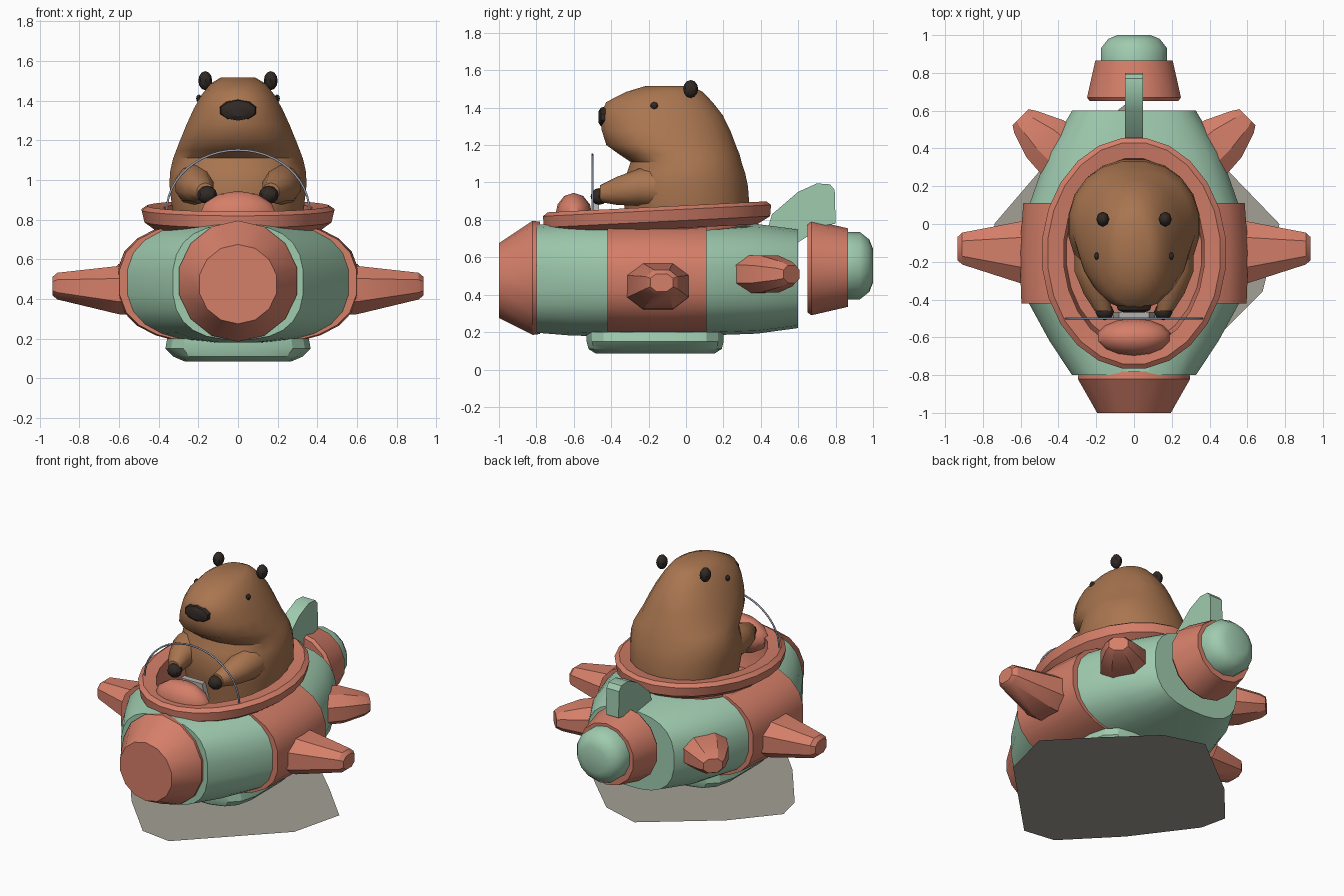
import bpy, bmesh, math
from mathutils import Vector

if "Cube" in bpy.data.objects:
    bpy.data.objects.remove(bpy.data.objects["Cube"])

X, Y, Z = Vector((1, 0, 0)), Vector((0, 1, 0)), Vector((0, 0, 1))


def material(name, rgb):
    m = bpy.data.materials.new(name)
    m.use_nodes = True
    m.diffuse_color = (*rgb, 1)
    m.node_tree.nodes["Principled BSDF"].inputs["Base Color"].default_value = (*rgb, 1)
    return m


RED = material("coral red", (0.66, 0.21, 0.14))
GREEN = material("mint green", (0.35, 0.60, 0.43))
BROWN = material("fur brown", (0.40, 0.18, 0.08))
DARK = material("dark brown", (0.03, 0.022, 0.018))
GREY = material("light grey", (0.45, 0.44, 0.41))
BLUE = material("windshield blue grey", (0.32, 0.36, 0.45))
SAND = material("ground beige", (0.37, 0.35, 0.30))


def ring(c, u, v, ru, rv, n=12, p=2.0):
    """Closed superellipse loop around c in the plane of u and v."""
    pts = []
    for i in range(n):
        a = math.tau * (i + 0.5) / n
        ca, sa = math.cos(a), math.sin(a)
        pts.append(Vector(c) + u * (ru * math.copysign(abs(ca) ** (2 / p), ca))
                   + v * (rv * math.copysign(abs(sa) ** (2 / p), sa)))
    return pts


def finish(name, bm, mats, angle=30):
    bmesh.ops.recalc_face_normals(bm, faces=bm.faces)
    me = bpy.data.meshes.new(name)
    bm.to_mesh(me)
    bm.free()
    for m in mats:
        me.materials.append(m)
    ob = bpy.data.objects.new(name, me)
    bpy.context.collection.objects.link(ob)
    bpy.ops.object.select_all(action='DESELECT')
    ob.select_set(True)
    bpy.context.view_layer.objects.active = ob
    bpy.ops.object.shade_smooth_by_angle(angle=math.radians(angle))
    return ob


def loft(name, rings, mats, caps=(True, True), rule=None, angle=30):
    """Skin a row of loops; rule gives the material index of each strip."""
    bm = bmesh.new()
    vs = [[bm.verts.new(p) for p in r] for r in rings]
    n = len(vs[0])
    for k, (a, b) in enumerate(zip(vs, vs[1:])):
        for i in range(n):
            j = (i + 1) % n
            f = bm.faces.new((a[i], a[j], b[j], b[i]))
            f.material_index = rule(k) if rule else 0
    if caps[0]:
        bm.faces.new(vs[0])
    if caps[1]:
        bm.faces.new(vs[-1])
    return finish(name, bm, mats, angle)


def blob(name, c, size, mat, seg=10):
    bm = bmesh.new()
    bmesh.ops.create_uvsphere(bm, u_segments=seg, v_segments=6, radius=1)
    for v in bm.verts:
        v.co = Vector(c) + Vector([a * b for a, b in zip(v.co, size)])
    return finish(name, bm, [mat], 40)


def prism(name, outline, u, v, w, offset, depth, mat):
    """Extrude a flat outline along w."""
    loops = [[u * a + v * b + w * (offset + d) for a, b in outline] for d in (0, depth)]
    return loft(name, loops, [mat])


# Hull: green ends with a raised red middle band
hull_rows = [(-0.8, 0.33, 0.29), (-0.62, 0.45, 0.305), (-0.42, 0.56, 0.31),
             (-0.42, 0.6, 0.315), (-0.15, 0.61, 0.32), (0.11, 0.59, 0.315),
             (0.11, 0.555, 0.305), (0.38, 0.46, 0.295), (0.6, 0.33, 0.265)]
hull = loft("hull", [ring((0, y, 0.485), X, Z, rx, rz, 24, 2.6) for y, rx, rz in hull_rows],
            [GREEN, RED], rule=lambda k: 1 if 2 <= k <= 5 else 0)

# Cockpit opening
cutter = loft("cockpit_cutter", [ring((0, -0.15, z), X, Y, 0.41, 0.53, 28) for z in (0.55, 1.2)], [RED])
cutter.hide_render = True
cut = hull.modifiers.new("opening", 'BOOLEAN')
cut.operation = 'DIFFERENCE'
cut.solver = 'EXACT'
cut.object = cutter
bpy.context.view_layer.objects.active = hull
bpy.ops.object.modifier_apply(modifier=cut.name)
bpy.data.objects.remove(cutter)

# Cockpit rim and tub, tilted slightly up to the rear
rim_rows = [(0.42, 0.54, 0.75), (0.475, 0.61, 0.79), (0.49, 0.615, 0.85), (0.46, 0.59, 0.87),
            (0.375, 0.505, 0.86), (0.385, 0.51, 0.72), (0.36, 0.48, 0.59)]
rim_rings = [ring((0, -0.155, z), X, Y, rx, ry, 24) for rx, ry, z in rim_rows]
for r in rim_rings:
    for p in r:
        p.z += 0.05 * (p.y + 0.15)
loft("cockpit_rim", rim_rings, [RED], caps=(False, True))

# Nose cone and rear thruster
loft("nose_cone", [ring((0, y, z), X, Z, r, r, 14) for y, z, r in
                   [(-0.78, 0.49, 0.3), (-0.82, 0.49, 0.305), (-1.0, 0.475, 0.2)]], [RED])
loft("thruster_ring", [ring((0, y, 0.545), X, Z, r, r, 14) for y, r in
                       [(0.65, 0.24), (0.67, 0.255), (0.865, 0.21)]], [RED])
loft("thruster_cap", [ring((0, y, 0.555), X, Z, r, r, 14) for y, r in
                      [(0.85, 0.18), (0.93, 0.18), (0.98, 0.14), (1.0, 0.09)]], [GREEN], angle=45)

# Tail fin
prism("tail_fin", [(0.42, 0.7), (0.46, 0.83), (0.6, 0.95), (0.7, 0.995), (0.77, 0.99),
                   (0.795, 0.96), (0.8, 0.78), (0.74, 0.77), (0.6, 0.68)], Y, Z, X, -0.048, 0.096, GREEN)

# Belly skid
loft("belly_skid", [ring((0, -0.165, z), X, Y, rx, ry, 16, 4) for z, rx, ry in
                    [(0.2, 0.36, 0.37), (0.15, 0.37, 0.37), (0.11, 0.33, 0.36), (0.085, 0.27, 0.32)]], [GREEN])

# Side pods and rear pods
for s, side in ((1, "left"), (-1, "right")):
    loft(side + "_side_pod", [ring((s * x, y, z), Y, Z, ry, rz, 8, 2.4) for x, y, z, ry, rz in
                              [(0.5, -0.15, 0.445, 0.18, 0.135), (0.6, -0.15, 0.445, 0.175, 0.13),
                               (0.91, -0.13, 0.465, 0.09, 0.072), (0.935, -0.13, 0.465, 0.065, 0.05)]], [RED])
    across = Vector((-s * 0.7, 0.7, 0))
    loft(side + "_rear_pod", [ring((s * x, y, 0.51), across, Z, ru, rv, 8, 2.4) for x, y, ru, rv in
                              [(0.34, 0.33, 0.17, 0.11), (0.47, 0.45, 0.15, 0.105),
                               (0.575, 0.54, 0.09, 0.07), (0.6, 0.565, 0.065, 0.05)]], [RED])

# Dashboard hump and control panel
blob("dashboard", (0, -0.6, 0.82), (0.2, 0.1, 0.125), RED, 14)
prism("control_panel", [(-0.11, 0.8), (0.11, 0.8), (0.08, 0.91), (-0.08, 0.91)], X, Z, Y, -0.505, 0.04, GREY)

# Windshield hoop
curve = bpy.data.curves.new("windshield_hoop", 'CURVE')
curve.dimensions = '3D'
curve.bevel_depth = 0.006
curve.bevel_resolution = 1
spline = curve.splines.new('POLY')
spline.points.add(24)
for i, pt in enumerate(spline.points):
    a = math.pi * i / 24
    pt.co = (0.36 * math.cos(a), -0.5, 0.84 + 0.31 * math.sin(a), 1)
curve.materials.append(BLUE)
bpy.context.collection.objects.link(bpy.data.objects.new("windshield_hoop", curve))

# Animal body and head: height, front, back, half width
body_rows = [(0.58, -0.3, 0.32, 0.29), (0.85, -0.33, 0.345, 0.335), (0.98, -0.35, 0.335, 0.35),
             (1.05, -0.32, 0.32, 0.345), (1.11, -0.3, 0.3, 0.33), (1.15, -0.36, 0.29, 0.315),
             (1.2, -0.43, 0.27, 0.295), (1.28, -0.455, 0.24, 0.262), (1.36, -0.46, 0.2, 0.225),
             (1.43, -0.43, 0.145, 0.185), (1.485, -0.32, 0.09, 0.14), (1.515, -0.22, 0.03, 0.09)]
loft("animal_body", [ring((0, (f + b) / 2, z), X, Y, w, (b - f) / 2, 20, 2.15)
                     for z, f, b, w in body_rows], [BROWN], angle=40)

# Muzzle nose
loft("animal_nose", [ring((0, y, 1.35), X, Z, w, h, 10) for y, w, h in
                     [(-0.42, 0.1, 0.06), (-0.455, 0.09, 0.05), (-0.468, 0.06, 0.03)]], [DARK])

# Arms, paws, ears and eyes
for s, side in ((1, "left"), (-1, "right")):
    loft(side + "_arm", [ring((s * x, y, z), X, Z, r, r, 10) for x, y, z, r in
                         [(0.21, -0.12, 0.97, 0.11), (0.22, -0.25, 0.975, 0.1),
                          (0.195, -0.37, 0.955, 0.075), (0.165, -0.46, 0.94, 0.045)]], [BROWN], angle=50)
    blob(side + "_paw", (s * 0.155, -0.465, 0.925), (0.05, 0.045, 0.045), DARK, 8)
    blob(side + "_ear", (s * 0.165, 0.025, 1.5), (0.035, 0.04, 0.048), DARK, 8)
    blob(side + "_eye", (s * 0.197, -0.17, 1.41), (0.014, 0.02, 0.02), DARK, 8)

# Ground patch
bm = bmesh.new()
patch = [(0.22, 0.55), (-0.05, 0.63), (-0.5, 0.28), (-0.74, 0.0), (-0.7, -0.18), (-0.41, -0.57),
         (-0.1, -0.89), (0.12, -0.92), (0.68, -0.36), (0.77, 0.0), (0.5, 0.28)]
face = bm.faces.new([bm.verts.new((x, y, 0)) for x, y in reversed(patch)])
finish("ground_patch", bm, [SAND])
